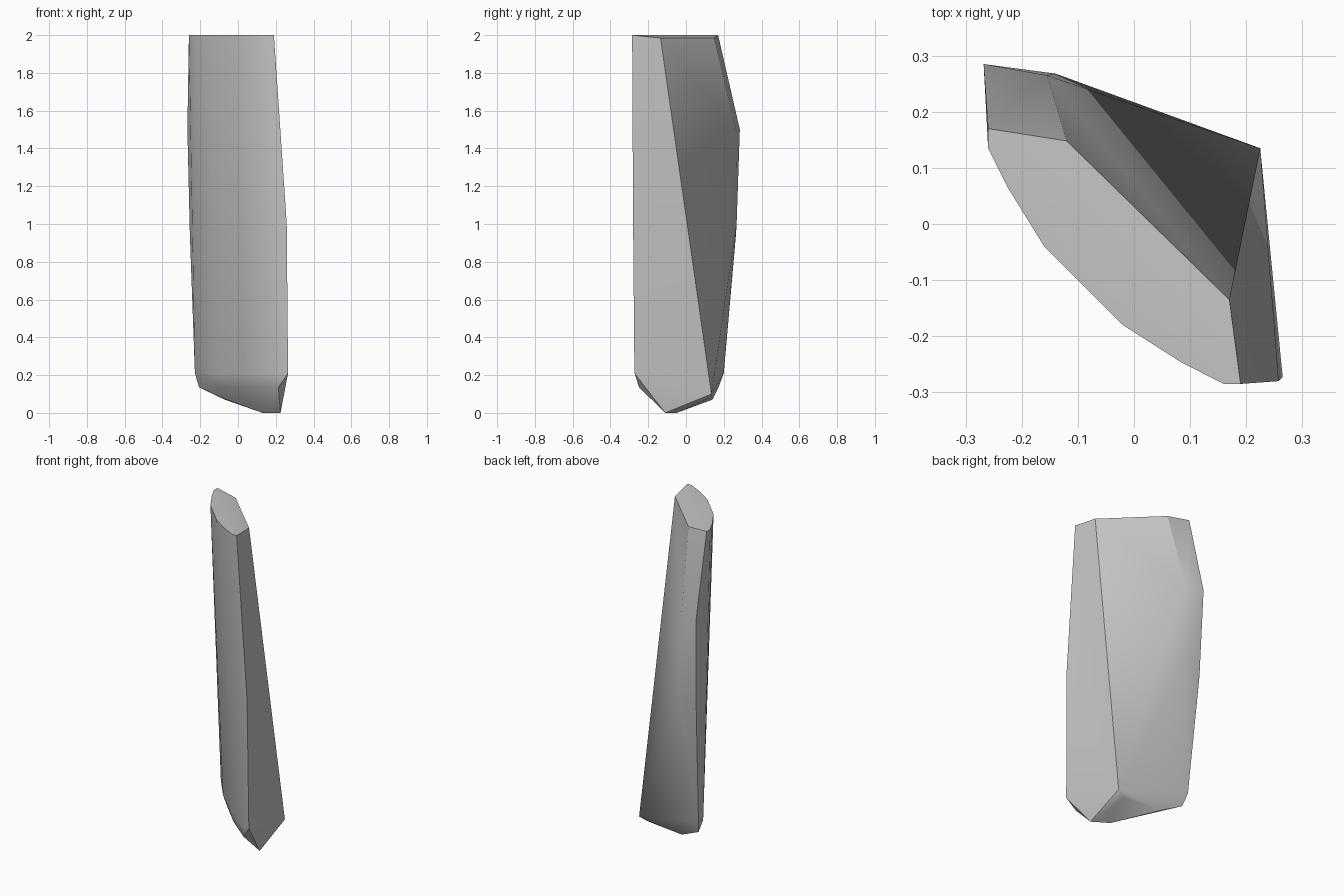
import bpy, bmesh, math
from mathutils import Vector

cube = bpy.data.objects.get("Cube")
if cube:
    bpy.data.objects.remove(cube, do_unlink=True)

# Curved front edge, from the thin left tip round to the right tip
front = [(-0.26, 0.135), (-0.225, 0.065), (-0.16, -0.04),
         (-0.02, -0.18), (0.085, -0.247), (0.16, -0.285)]
points = []
for i, (x, y) in enumerate(front):
    # top rim, then the same curve drawn inwards near the foot
    points.append((x, y, 2.0))
    inset = 0.035 * math.sin(math.pi * (i + 0.7) / 6.4)
    points.append((x + inset + 0.02, y + inset + 0.012, 0.21))
    points.append((x + inset + 0.042, y + inset + 0.025, 0.135))

# Remaining corners of the sloping break at the top
points += [(-0.26, 0.17, 2.0), (-0.12, 0.148, 1.985),
           (0.17, -0.135, 1.985), (0.19, -0.285, 2.0)]
# Bulging back and side corners
points += [(-0.268, 0.285, 1.5), (-0.155, 0.265, 1.5),
           (-0.14, 0.268, 1.0), (-0.255, 0.265, 0.95),
           (0.258, -0.28, 1.0), (0.265, -0.273, 0.21),
           (0.225, 0.135, 0.1), (-0.225, 0.2, 0.21)]
# Chipped foot
points += [(0.225, -0.11, 0.0), (0.13, -0.05, 0.0),
           (-0.07, 0.14, 0.07), (0.17, 0.115, 0.075)]

# Wrap the corners into one solid shard with flat facets
bm = bmesh.new()
for p in points:
    bm.verts.new(Vector(p))
bmesh.ops.convex_hull(bm, input=bm.verts)
loose = [v for v in bm.verts if not v.link_faces]
bmesh.ops.delete(bm, geom=loose, context='VERTS')
bmesh.ops.dissolve_limit(bm, angle_limit=math.radians(1.0),
                         verts=bm.verts, edges=bm.edges)
bmesh.ops.recalc_face_normals(bm, faces=bm.faces)
mesh = bpy.data.meshes.new("stone_shard")
bm.to_mesh(mesh)
bm.free()

shard = bpy.data.objects.new("stone_shard", mesh)
bpy.context.collection.objects.link(shard)

# Plain grey stone
stone = bpy.data.materials.new("grey_stone")
stone.use_nodes = True
grey = (0.55, 0.55, 0.55, 1.0)
stone.diffuse_color = grey
stone.node_tree.nodes["Principled BSDF"].inputs["Base Color"].default_value = grey
mesh.materials.append(stone)

# Soft curves with crisp broken edges
bpy.ops.object.select_all(action='DESELECT')
shard.select_set(True)
bpy.context.view_layer.objects.active = shard
bpy.ops.object.shade_smooth_by_angle(angle=math.radians(30))
